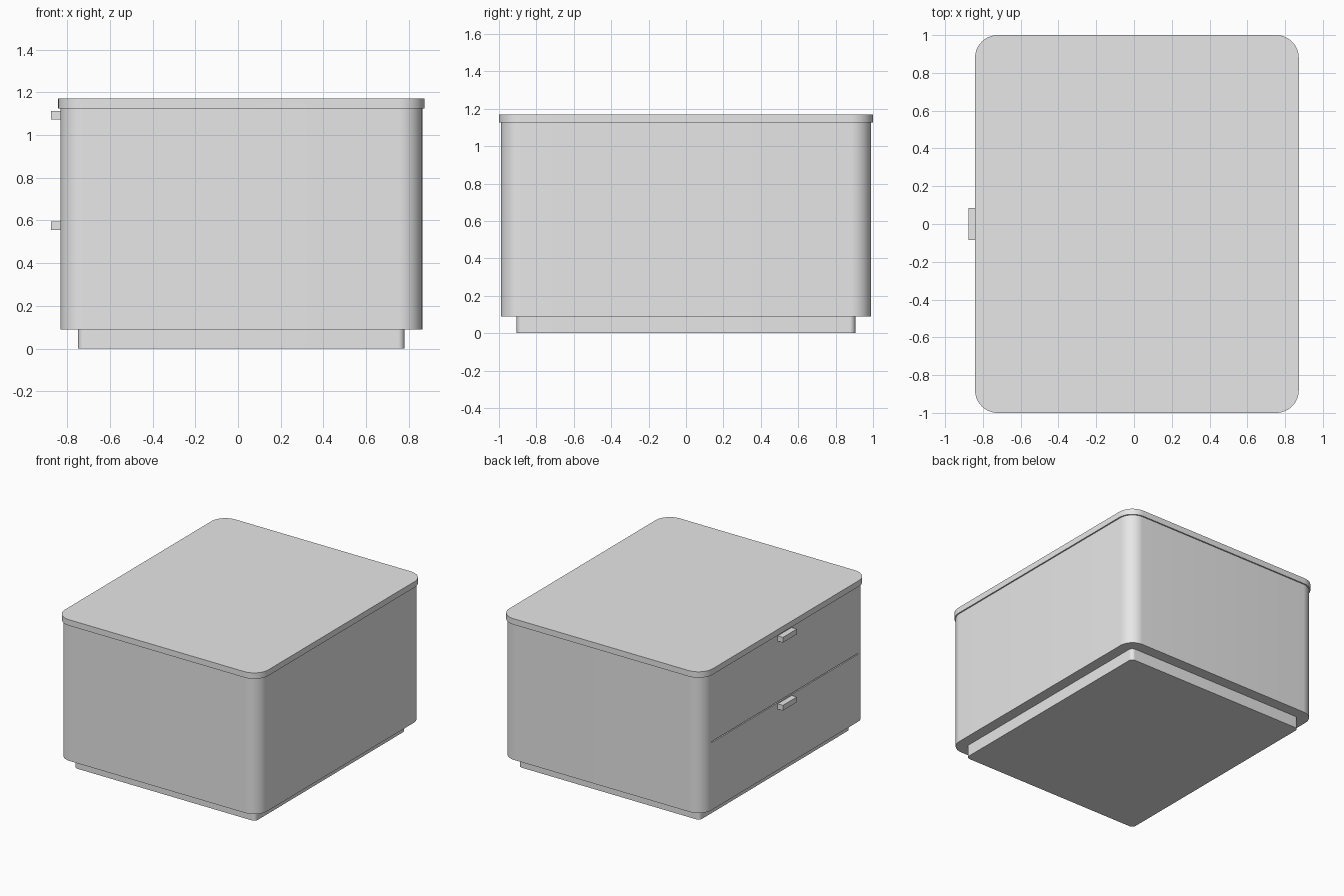
import bpy
import bmesh
from math import cos, sin, pi, radians

cube = bpy.data.objects.get("Cube")
if cube:
    bpy.data.objects.remove(cube)

grey = bpy.data.materials.new("light grey")
grey.use_nodes = True
grey.diffuse_color = (0.8, 0.8, 0.8, 1)
grey.node_tree.nodes["Principled BSDF"].inputs["Base Color"].default_value = (0.8, 0.8, 0.8, 1)

CENTRE_X = 0.0155   # cabinet sits off centre because the handles stick out
BODY_X, BODY_Y = 0.847, 0.99
BODY_BOTTOM, BODY_TOP = 0.09, 1.125
FRONT = CENTRE_X - BODY_X
SPLIT = (BODY_BOTTOM + BODY_TOP) / 2


def slab(name, cx, half_x, half_y, z0, z1, radius=0, steps=12):
    """Upright prism with rounded vertical corners (square when radius is 0)."""
    bm = bmesh.new()
    ring = []
    for quarter, (sx, sy) in enumerate([(1, 1), (-1, 1), (-1, -1), (1, -1)]):
        for i in range(steps + 1 if radius else 1):
            a = pi / 2 * (quarter + i / steps)
            ring.append(bm.verts.new((cx + sx * (half_x - radius) + radius * cos(a),
                                      sy * (half_y - radius) + radius * sin(a), z0)))
    bottom = bm.faces.new(ring)
    top = bmesh.ops.extrude_face_region(bm, geom=[bottom], use_keep_orig=True)
    bmesh.ops.translate(bm, vec=(0, 0, z1 - z0),
                        verts=[v for v in top["geom"] if isinstance(v, bmesh.types.BMVert)])
    bmesh.ops.recalc_face_normals(bm, faces=bm.faces)
    mesh = bpy.data.meshes.new(name)
    bm.to_mesh(mesh)
    bm.free()
    mesh.materials.append(grey)
    obj = bpy.data.objects.new(name, mesh)
    bpy.context.collection.objects.link(obj)
    return obj


def select(obj):
    bpy.ops.object.select_all(action="DESELECT")
    obj.select_set(True)
    bpy.context.view_layer.objects.active = obj


# Cabinet: recessed plinth, body and slightly overhanging top
plinth = slab("plinth", CENTRE_X, 0.764, 0.905, 0, BODY_BOTTOM, 0.03)
body = slab("body", CENTRE_X, BODY_X, BODY_Y, BODY_BOTTOM, BODY_TOP, 0.11)
top = slab("top_panel", CENTRE_X, 0.857, 1.0, BODY_TOP, 1.17, 0.12)

# Groove between the two drawers
cutter = slab("groove_cutter", FRONT, 0.015, BODY_Y - 0.11, SPLIT - 0.004, SPLIT + 0.004)
cutter.hide_render = True
cut = body.modifiers.new("drawer_groove", "BOOLEAN")
cut.operation = "DIFFERENCE"
cut.solver = "EXACT"
cut.object = cutter
select(body)
bpy.ops.object.modifier_apply(modifier=cut.name)
bpy.data.objects.remove(cutter)

for part in (plinth, body, top):
    select(part)
    bpy.ops.object.shade_smooth_by_angle(angle=radians(30))

# A small bar handle at the top of each drawer
for name, edge in (("lower_handle", SPLIT), ("upper_handle", BODY_TOP)):
    slab(name, FRONT - 0.0217, 0.0217, 0.084, edge - 0.052, edge - 0.012)
